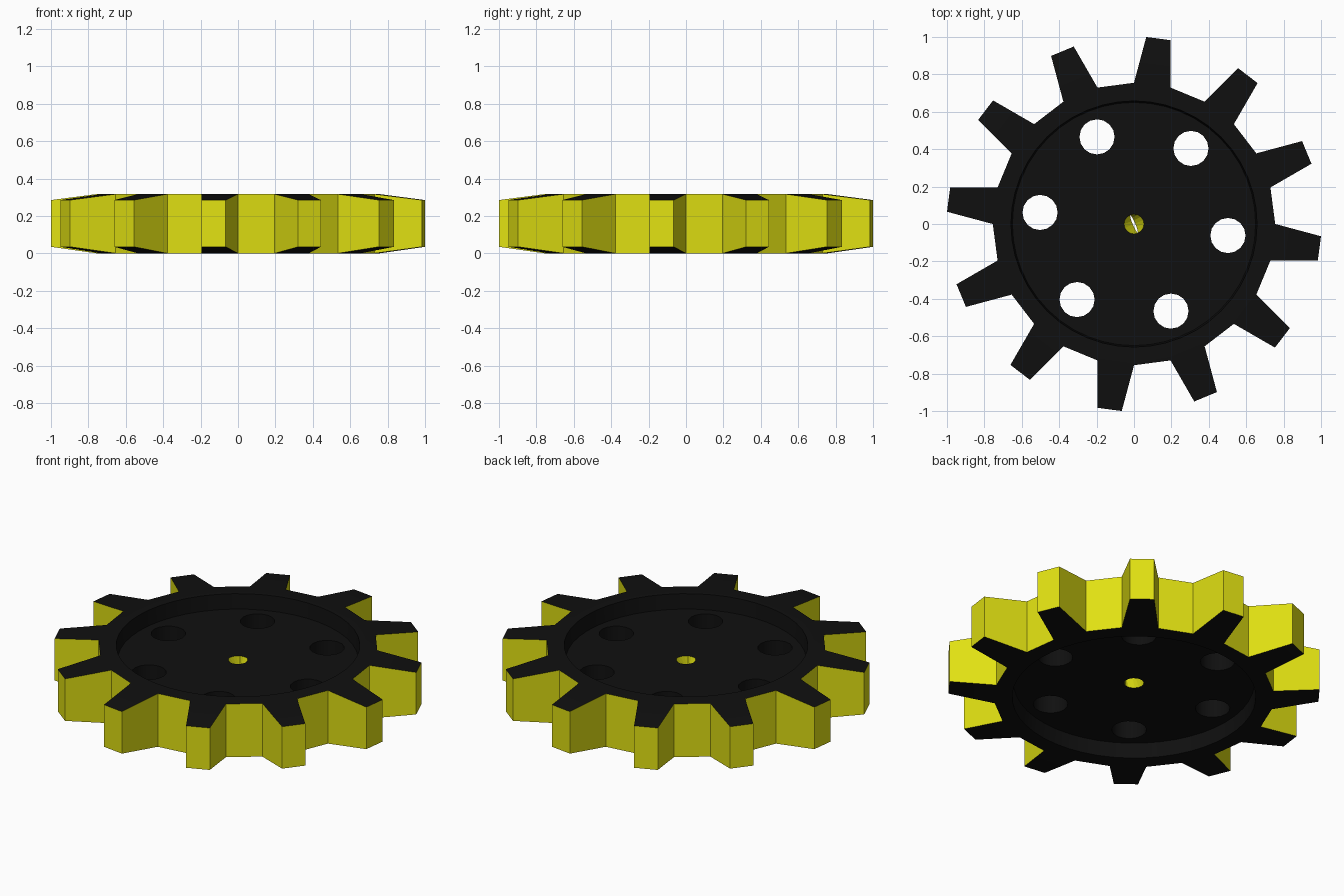
import bpy, bmesh
from math import radians, sin, cos

if "Cube" in bpy.data.objects:
    bpy.data.objects.remove(bpy.data.objects["Cube"])

TOP, TIP, FLOOR = (0.0, 0.317), (0.035, 0.285), (0.088, 0.229)   # (lower z, upper z)
BLACK, YELLOW = 0, 1
bm = bmesh.new()


def polar(r, deg):
    return r * cos(radians(deg)), r * sin(radians(deg))


def circle(r, n, start=0, cx=0, cy=0):
    pts = [polar(r, start + 360 * i / n) for i in range(n)]
    return [(cx + x, cy + y) for x, y in pts]


def ring(pts, z):
    return [bm.verts.new((x, y, z)) for x, y in pts]


def face(verts, mat, smooth=False):
    f = bm.faces.new(verts)
    f.material_index, f.smooth = mat, smooth


def wall(a, b, mat, smooth=False):
    n = len(a)
    for i in range(n):
        j = (i + 1) % n
        face((a[i], a[j], b[j], b[i]), mat, smooth)


def fill(*loops):
    """Flat face between an outer loop and the holes in it."""
    edges = []
    for lp in loops:
        for a, b in zip(lp, lp[1:] + lp[:1]):
            edges.append(bm.edges.get((a, b)) or bm.edges.new((a, b)))
    bmesh.ops.triangle_fill(bm, edges=edges, use_beauty=True, normal=(0, 0, 1))


# Rim and recess on both sides
roots = [ring(circle(0.755, 24), z) for z in TOP]
rims = [ring(circle(0.658, 48), z) for z in TOP]
floors = [ring(circle(0.65, 48), z) for z in FLOOR]
for s in (0, 1):
    fill(roots[s], rims[s])
    wall(rims[s], floors[s], BLACK, True)

# Twelve tapered teeth and the gaps between them
for k in range(24):
    j = (k + 1) % 24
    lo, hi = (roots[0][k], roots[0][j]), (roots[1][k], roots[1][j])
    if k % 2 == 0:
        face((lo[0], lo[1], hi[1], hi[0]), YELLOW)
        continue
    mid = 15 * k + 7.5
    pts = [polar(1.002, mid - 3.75), polar(1.002, mid + 3.75)]
    tl, th = ring(pts, TIP[0]), ring(pts, TIP[1])
    face((lo[0], lo[1], tl[1], tl[0]), BLACK)
    face((hi[0], hi[1], th[1], th[0]), BLACK)
    face((tl[0], tl[1], th[1], th[0]), YELLOW)
    for i in (0, 1):
        face((lo[i], tl[i], th[i], hi[i]), YELLOW)

# Six round holes through the web
holes = ([], [])
for i in range(6):
    cx, cy = polar(0.506, -7 + 60 * i)
    pts = circle(0.094, 16, 0, cx, cy)
    for s in (0, 1):
        holes[s].append(ring(pts, FLOOR[s]))
    wall(holes[0][-1], holes[1][-1], BLACK, True)

# Centre socket, pinched to a slit halfway through
hub = [ring(circle(0.053, 16, 113), z) for z in FLOOR]
slit = []
for x, y in circle(0.053, 16):
    c, s = polar(1, 113)
    u, v = x * 0.95, y * 0.13
    slit.append((u * c - v * s, u * s + v * c))
waist = ring(slit, sum(FLOOR) / 2)
for s in (0, 1):
    wall(hub[s], waist, YELLOW)
    fill(floors[s], hub[s], *holes[s])

bmesh.ops.recalc_face_normals(bm, faces=bm.faces[:])
mesh = bpy.data.meshes.new("cog_wheel")
bm.to_mesh(mesh)
bm.free()

for name, col in (("black", (0.005, 0.005, 0.005, 1)), ("yellow", (0.75, 0.75, 0.006, 1))):
    m = bpy.data.materials.new(name)
    m.diffuse_color = col
    m.use_nodes = True
    m.node_tree.nodes["Principled BSDF"].inputs["Base Color"].default_value = m.diffuse_color
    mesh.materials.append(m)

cog = bpy.data.objects.new("cog_wheel", mesh)
bpy.context.collection.objects.link(cog)
bpy.context.view_layer.objects.active = cog
cog.select_set(True)
bpy.ops.object.shade_smooth_by_angle(angle=radians(28))
for p in mesh.polygons:
    if p.material_index == YELLOW:
        p.use_smooth = False
